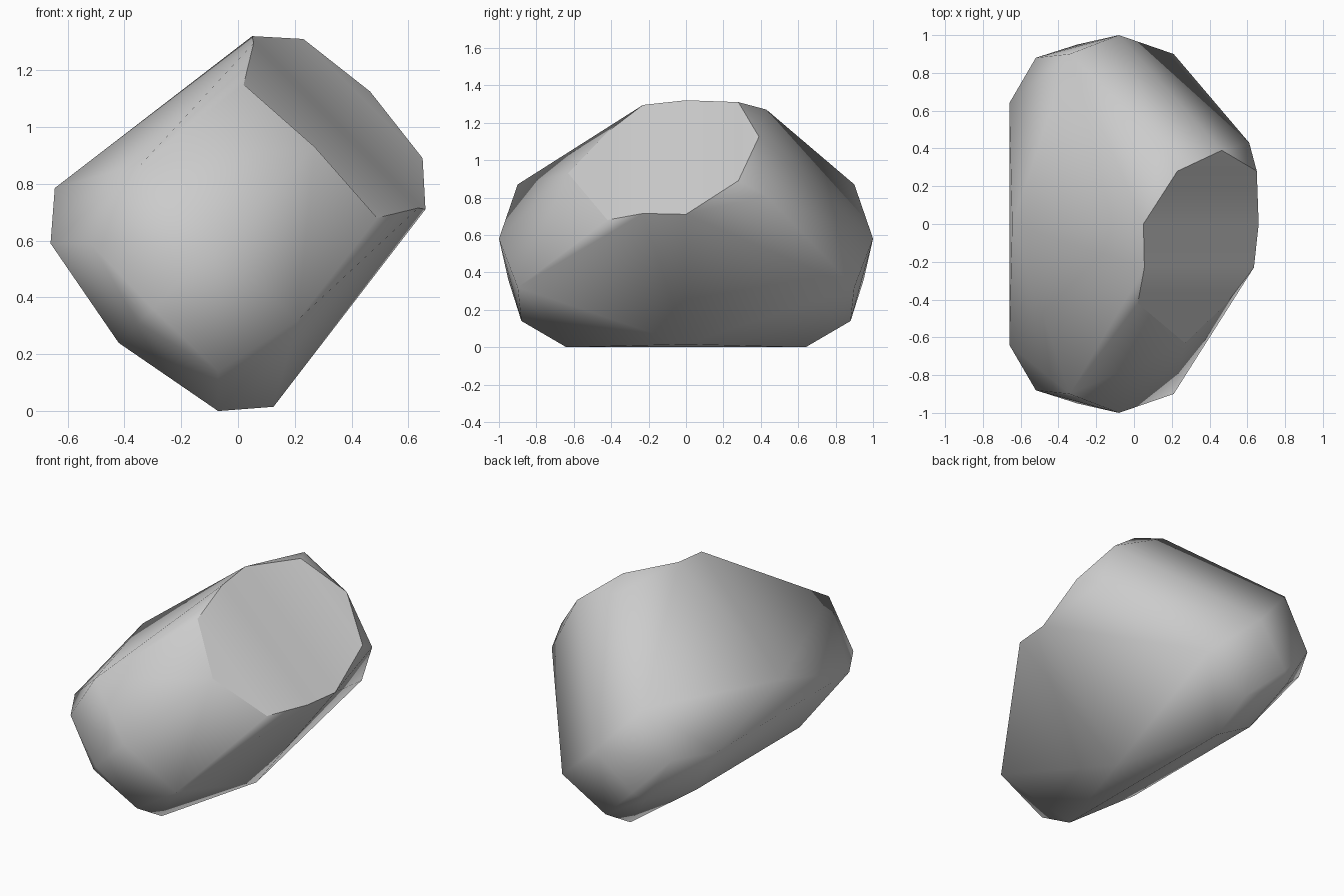
import bpy
import bmesh
from mathutils import Vector

if "Cube" in bpy.data.objects:
    bpy.data.objects.remove(bpy.data.objects["Cube"])


def place(u, d, y):
    """Tilted frame: u runs along the slanted axis, d across it."""
    v = 0.66 + d
    return Vector(((u - v) / 2, y, (u + v) / 2))


# Rounded body: mirrored across the tilted axis and front to back
body = [(.14, .77, 0), (-.07, .59, .64), (.07, .45, .88), (.53, .55, .9),
        (.5, 0, 1), (.06, 0, .95), (-.04, 0, .9), (-.18, 0, .5)]
points = {(u, sd * d, sy * y) for u, d, y in body for sd in (1, -1) for sy in (1, -1)}
# Shoulders behind the cut
points |= {(1.42, .46, .43), (1.42, -.46, .43)}

# Rim of the slanted cut, half of it, from front to back
half = [(1.20, 0, -.63), (1.17, .47, -.42), (1.35, .58, -.23),
        (1.37, .61, 0), (1.54, .42, .28), (1.59, 0, .39)]
rim = half + [(u, -d, y) for u, d, y in half[-2:0:-1]]

bm = bmesh.new()
for p in sorted(points):
    bm.verts.new(place(*p))
# Wrap the hull round a level version of the cut first
rim_verts = [bm.verts.new(place(1.36 + .4 * y, d, y)) for u, d, y in rim]
bmesh.ops.convex_hull(bm, input=bm.verts[:])
rim_set = set(rim_verts)
bmesh.ops.delete(bm, geom=[f for f in bm.faces if set(f.verts) <= rim_set],
                 context='FACES_ONLY')
for vert, p in zip(rim_verts, rim):
    vert.co = place(*p)

# Cut surface: folded facets spanning the rim
cut_faces = []
for ids in ((0, 1, 2, 8, 9), (2, 3, 7, 8), (3, 4, 6, 7), (4, 5, 6)):
    cut_faces.append(bm.faces.new([rim_verts[i] for i in ids]))
bmesh.ops.delete(bm, geom=[v for v in bm.verts if not v.link_faces], context='VERTS')
bmesh.ops.recalc_face_normals(bm, faces=bm.faces[:])

# Smooth body, crisp cut
for face in bm.faces:
    face.smooth = True
for face in cut_faces:
    for edge in face.edges:
        if any(f not in cut_faces for f in edge.link_faces):
            edge.smooth = False

# Sit on the ground, centred
for i, low in ((0, False), (1, False), (2, True)):
    values = [v.co[i] for v in bm.verts]
    shift = min(values) if low else (min(values) + max(values)) / 2
    for v in bm.verts:
        v.co[i] -= shift

mesh = bpy.data.meshes.new("cut_boulder")
bm.to_mesh(mesh)
bm.free()
boulder = bpy.data.objects.new("cut_boulder", mesh)
bpy.context.collection.objects.link(boulder)

# Plain grey
grey = bpy.data.materials.new("stone_grey")
grey.use_nodes = True
colour = (0.6, 0.6, 0.6, 1)
grey.diffuse_color = colour
grey.node_tree.nodes["Principled BSDF"].inputs["Base Color"].default_value = colour
mesh.materials.append(grey)
